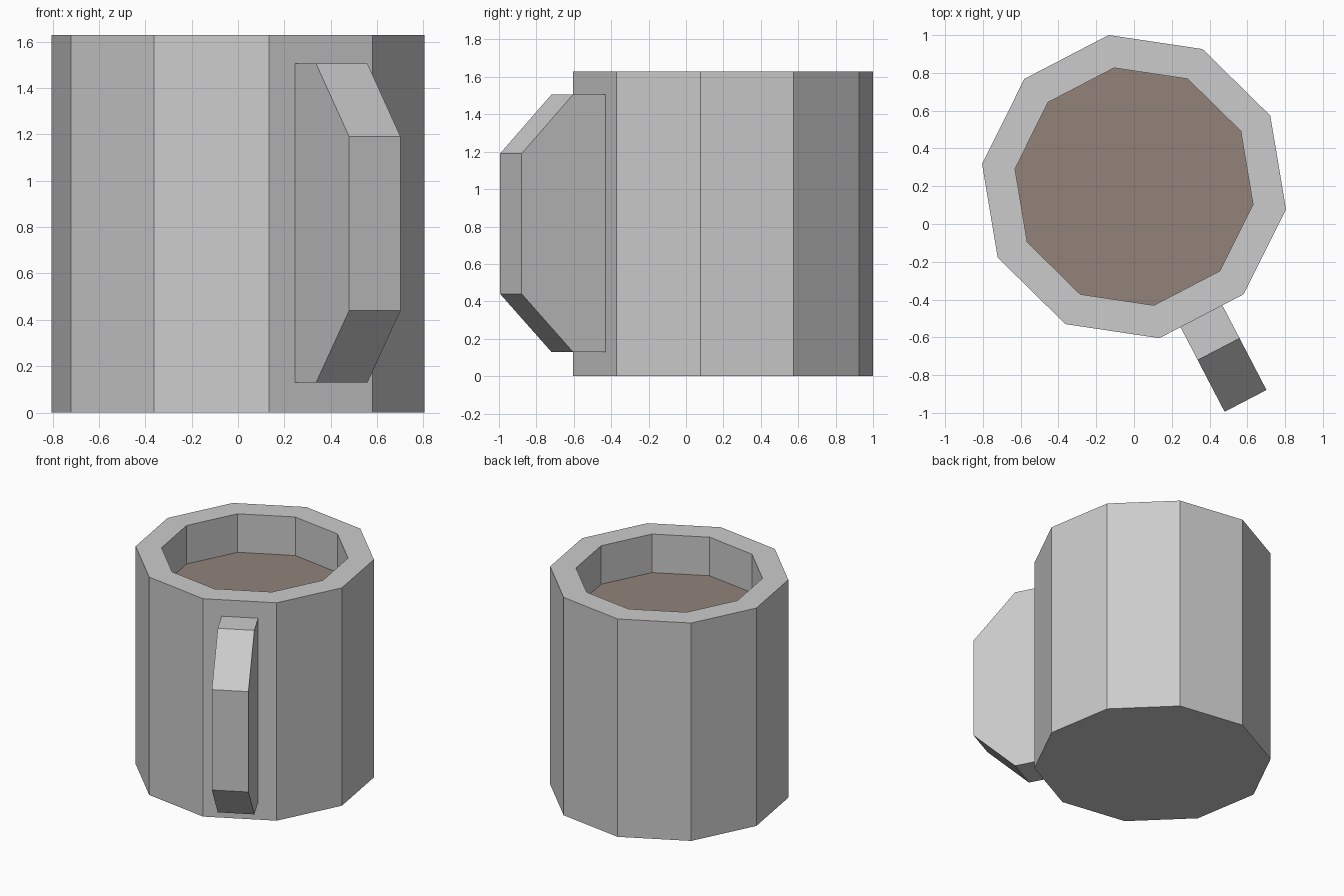
import bpy, bmesh
from math import sin, cos, radians

if "Cube" in bpy.data.objects:
    bpy.data.objects.remove(bpy.data.objects["Cube"])

SIDES, PHASE, CY = 10, radians(-8.5), 0.198
HEIGHT, LIQUID_Z = 1.628, 1.34
R_OUT, R_IN = 0.8135, 0.637


def ring(bm, r, z):
    step = radians(360 / SIDES)
    return [bm.verts.new((r * cos(PHASE + i * step), CY + r * sin(PHASE + i * step), z))
            for i in range(SIDES)]


def bridge(bm, a, b):
    n = len(a)
    for i in range(n):
        j = (i + 1) % n
        bm.faces.new((a[i], a[j], b[j], b[i]))


def finish(bm, name):
    mesh = bpy.data.meshes.new(name)
    bm.to_mesh(mesh)
    bm.free()
    obj = bpy.data.objects.new(name, mesh)
    bpy.context.collection.objects.link(obj)
    return obj


# Cup: base, outer wall, rim and inner wall down to the drink
bm = bmesh.new()
rings = [ring(bm, r, z) for r, z in
         ((R_OUT, 0), (R_OUT, HEIGHT), (R_IN, HEIGHT), (R_IN, LIQUID_Z))]
for lower, upper in zip(rings, rings[1:]):
    bridge(bm, lower, upper)
bm.faces.new(rings[0][::-1])
finish(bm, "cup")

# Drink surface
bm = bmesh.new()
bm.faces.new(ring(bm, R_IN, LIQUID_Z))
drink = finish(bm, "drink")
brown = bpy.data.materials.new("brown")
brown.diffuse_color = (0.287, 0.225, 0.194, 1)
brown.use_nodes = True
brown.node_tree.nodes["Principled BSDF"].inputs["Base Color"].default_value = brown.diffuse_color
drink.data.materials.append(brown)

# Handle: solid side profile (distance from axis, height), centred on one wall panel
profile = [(0.77, 0.13), (0.97, 0.13), (1.279, 0.44),
           (1.279, 1.19), (0.97, 1.505), (0.77, 1.505)]
bm = bmesh.new()
sides = [[bm.verts.new((r, w, z)) for r, z in profile] for w in (-0.125, 0.125)]
bridge(bm, *sides)
for s in sides:
    bm.faces.new(s)
bmesh.ops.recalc_face_normals(bm, faces=bm.faces)
handle = finish(bm, "handle")
handle.location = (0, CY, 0)
handle.rotation_euler.z = PHASE - radians(54)
